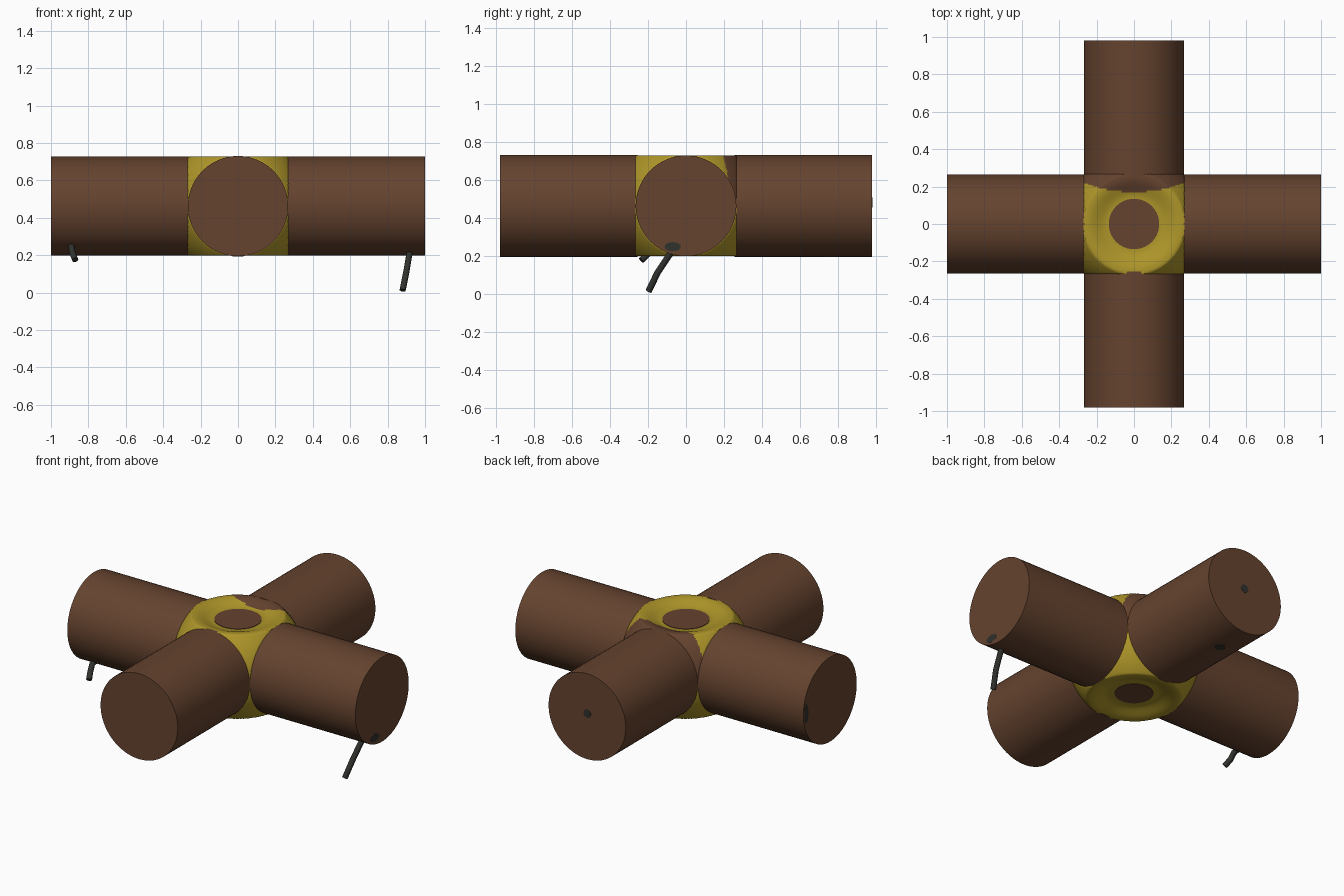
import bpy, bmesh, math
from mathutils import Vector

if "Cube" in bpy.data.objects:
    bpy.data.objects.remove(bpy.data.objects["Cube"])

CZ = 0.462  # height of the arm axes


def material(name, rgb):
    m = bpy.data.materials.new(name)
    m.diffuse_color = (*rgb, 1)
    m.use_nodes = True
    m.node_tree.nodes["Principled BSDF"].inputs["Base Color"].default_value = m.diffuse_color
    return m


BROWN = material("brown", (0.130, 0.056, 0.028))
YELLOW = material("yellow", (0.42, 0.30, 0.022))
DARK = material("dark grey", (0.030, 0.032, 0.027))


def finish(name, bm, mats, smooth=True):
    me = bpy.data.meshes.new(name)
    bmesh.ops.recalc_face_normals(bm, faces=bm.faces)
    bm.to_mesh(me)
    bm.free()
    ob = bpy.data.objects.new(name, me)
    bpy.context.collection.objects.link(ob)
    for m in mats:
        me.materials.append(m)
    if smooth:
        bpy.ops.object.select_all(action='DESELECT')
        ob.select_set(True)
        bpy.context.view_layer.objects.active = ob
        bpy.ops.object.shade_smooth_by_angle(angle=math.radians(35))
    return ob


def rod(name, a, b, r, mat, sides=64, scale=(1, 1)):
    """Closed cylinder from a to b, optionally with an elliptical section."""
    a, b = Vector(a), Vector(b)
    d = b - a
    bm = bmesh.new()
    bmesh.ops.create_cone(bm, cap_ends=True, segments=sides, radius1=r, radius2=r, depth=d.length)
    bmesh.ops.scale(bm, vec=(scale[0], scale[1], 1), verts=bm.verts)
    rot = d.to_track_quat('Z', 'Y').to_matrix().to_4x4()
    bmesh.ops.transform(bm, matrix=rot, verts=bm.verts)
    bmesh.ops.translate(bm, vec=(a + b) / 2, verts=bm.verts)
    return finish(name, bm, [mat])


# Four round arms
for name, d, r, length in (("right_arm", (1, 0, 0), 0.265, 1.0),
                           ("left_arm", (-1, 0, 0), 0.265, 1.0),
                           ("front_arm", (0, -1, 0), 0.268, 0.98),
                           ("back_arm", (0, 1, 0), 0.268, 0.98)):
    d, c = Vector(d), Vector((0, 0, CZ))
    rod(name, c + d * 0.255, c + d * length, r, BROWN)

# Hub: cube trimmed by a sphere, dished on top and bottom
bm = bmesh.new()
bmesh.ops.create_cube(bm, size=2)
bmesh.ops.subdivide_edges(bm, edges=bm.edges[:], cuts=47, use_grid_fill=True)
for v in bm.verts:
    p = Vector((v.co.x * 0.27, v.co.y * 0.268, v.co.z * 0.265))
    if p.length > 0.378:
        p *= 0.378 / p.length
    r = math.hypot(p.x, p.y)
    if abs(p.z) > 0.26 and r < 0.25:
        t = min(1, (0.25 - r) / 0.11)
        p.z -= math.copysign(0.03 * t * t * (3 - 2 * t), p.z)
    v.co = p + Vector((0, 0, CZ))
# The brown of the back arm runs onto the upper back of the hub
for f in bm.faces:
    c = f.calc_center_median()
    f.material_index = 1 if c.z > CZ and c.y > 0.17 + 0.7 * c.x ** 2 else 0
finish("hub", bm, [YELLOW, BROWN])

# Round brown patches in the dishes
for name, s, r in (("top_disc", 1, 0.135), ("bottom_disc", -1, 0.11)):
    z = CZ + s * 0.235
    rod(name, (0, 0, z - s * 0.004), (0, 0, z + s * 0.003), r, BROWN, 40)

# Thin bent sticks under the side arms
def stick(name, pts, r):
    cu = bpy.data.curves.new(name, 'CURVE')
    cu.dimensions = '3D'
    cu.bevel_depth = r
    cu.bevel_resolution = 3
    cu.use_fill_caps = True
    sp = cu.splines.new('POLY')
    sp.points.add(len(pts) - 1)
    for p, co in zip(sp.points, pts):
        p.co = (*co, 1)
    cu.materials.append(DARK)
    ob = bpy.data.objects.new(name, cu)
    bpy.context.collection.objects.link(ob)


stick("right_stick", [(0.925, -0.06, 0.25), (0.915, -0.09, 0.2),
                      (0.90, -0.15, 0.11), (0.88, -0.197, 0.012)], 0.017)
stick("left_stick", [(-0.89, -0.13, 0.255), (-0.89, -0.175, 0.245),
                     (-0.885, -0.20, 0.21), (-0.87, -0.235, 0.175)], 0.017)

# Small dark patches on the arm ends
rod("right_end_patch", (0.995, -0.07, 0.247), (1.001, -0.07, 0.247), 0.024, DARK, 16, (1.8, 1))
rod("back_end_patch", (0, 0.975, 0.48), (0, 0.982, 0.48), 0.026, DARK, 16)
rod("left_end_patch", (-0.995, 0.235, 0.46), (-1.001, 0.235, 0.46), 0.02, DARK, 16, (1, 3))
rod("back_under_patch", (0, 0.76, CZ - 0.262), (0, 0.76, CZ - 0.27), 0.03, DARK, 16)
